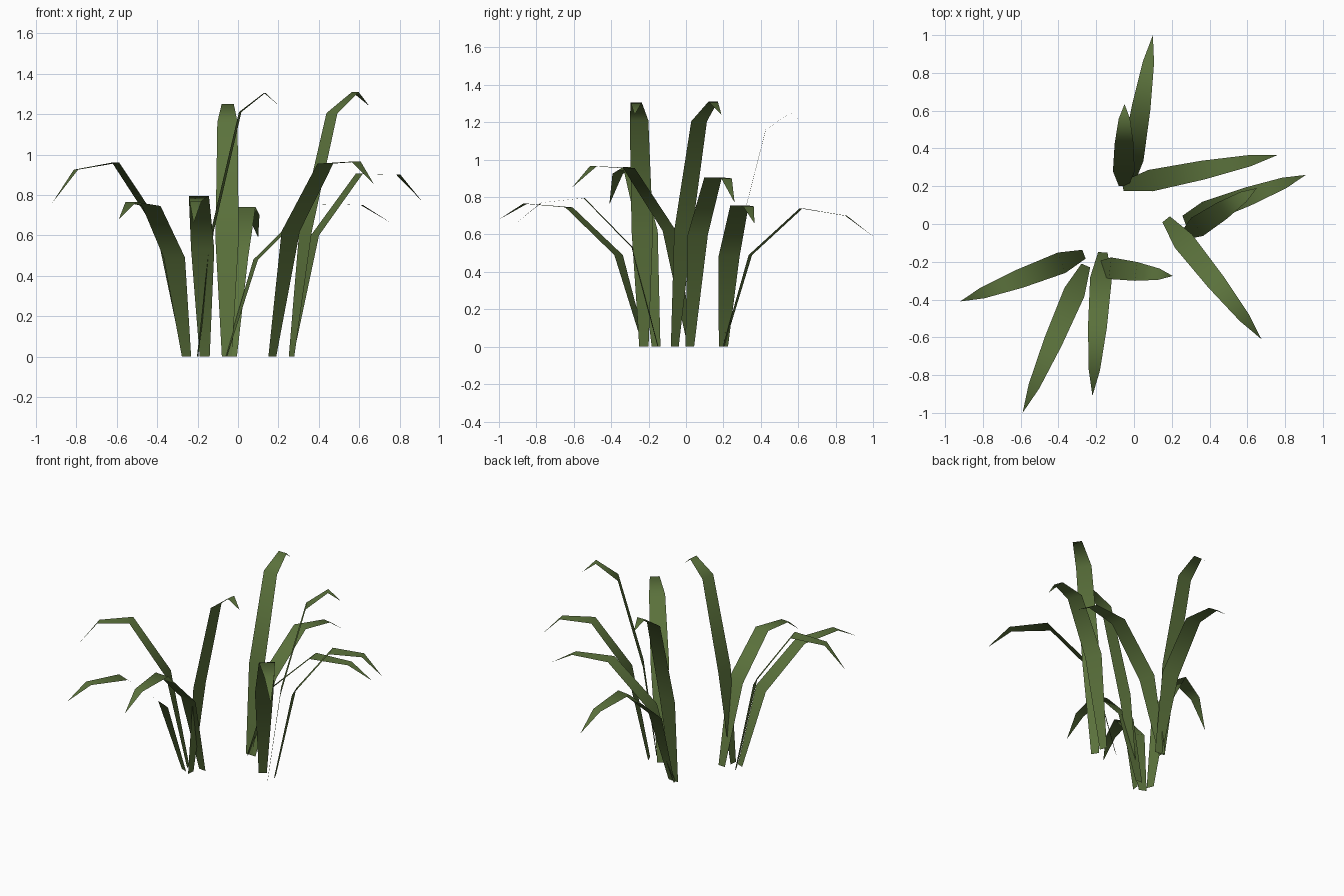
import bpy
from mathutils import Vector

cube = bpy.data.objects.get("Cube")
if cube:
    bpy.data.objects.remove(cube, do_unlink=True)

# One leaf green for the whole plant
green = bpy.data.materials.new("leaf_green")
green.use_nodes = True
colour = (0.105, 0.168, 0.045, 1.0)
green.diffuse_color = colour
shader = green.node_tree.nodes["Principled BSDF"]
shader.inputs["Base Color"].default_value = colour
shader.inputs["Roughness"].default_value = 0.9

# Shared outline: fraction of the reach and full width at each joint below the tip
REACH = (0, 0.18, 0.52, 0.82)
WIDTH = (0.05, 0.115, 0.1, 0.06)


def make_blade(name, base, tip, heights):
    """Flat arching blade that runs from base to tip and ends in a point."""
    start, end = Vector((*base, 0)), Vector((*tip, 0))
    along = (end - start).normalized()
    side = Vector((-along.y, along.x, 0))
    verts = []
    for reach, width, height in zip(REACH, WIDTH, (0, *heights)):
        centre = start.lerp(end, reach)
        centre.z = height
        verts += [centre - side * width / 2, centre + side * width / 2]
    end.z = heights[-1]
    verts.append(end)

    # Quads between joints, then the pointed end; normals face up and inward
    last = len(verts) - 1
    faces = [(i, i + 2, i + 3, i + 1) for i in range(0, last - 2, 2)]
    faces.append((last - 2, last, last - 1))

    mesh = bpy.data.meshes.new(name)
    mesh.from_pydata(verts, [], faces)
    mesh.materials.append(green)
    mesh.shade_smooth()
    blade = bpy.data.objects.new(name, mesh)
    bpy.context.scene.collection.objects.link(blade)
    return blade


# Back clump: name, base, tip, heights of the upper joints and tip
make_blade("back_low_blade", (-0.03, 0.2), (0.1, 1.0), (0.49, 0.74, 0.7, 0.59))
make_blade("back_tall_blade", (-0.055, 0.2), (-0.05, 0.635), (0.58, 1.16, 1.25, 1.19))
make_blade("back_side_blade", (-0.06, 0.2), (0.76, 0.365), (0.48, 0.755, 0.75, 0.66))

# Left clump
make_blade("left_middle_blade", (0.265, 0.02), (0.91, 0.26), (0.6, 0.905, 0.9, 0.77))
make_blade("left_tall_blade", (0.265, -0.06), (0.65, 0.19), (0.62, 1.205, 1.31, 1.24))
make_blade("left_front_blade", (0.17, 0.025), (0.675, -0.61), (0.62, 0.955, 0.965, 0.85))

# Right front clump
make_blade("right_middle_blade", (-0.265, -0.16), (-0.92, -0.41), (0.62, 0.96, 0.925, 0.76))
make_blade("front_outer_blade", (-0.255, -0.22), (-0.59, -1.0), (0.49, 0.745, 0.765, 0.68))
make_blade("front_inner_blade", (-0.165, -0.15), (-0.22, -0.91), (0.53, 0.795, 0.77, 0.66))
make_blade("front_tall_blade", (-0.2, -0.225), (0.205, -0.275), (0.62, 1.21, 1.305, 1.24))
